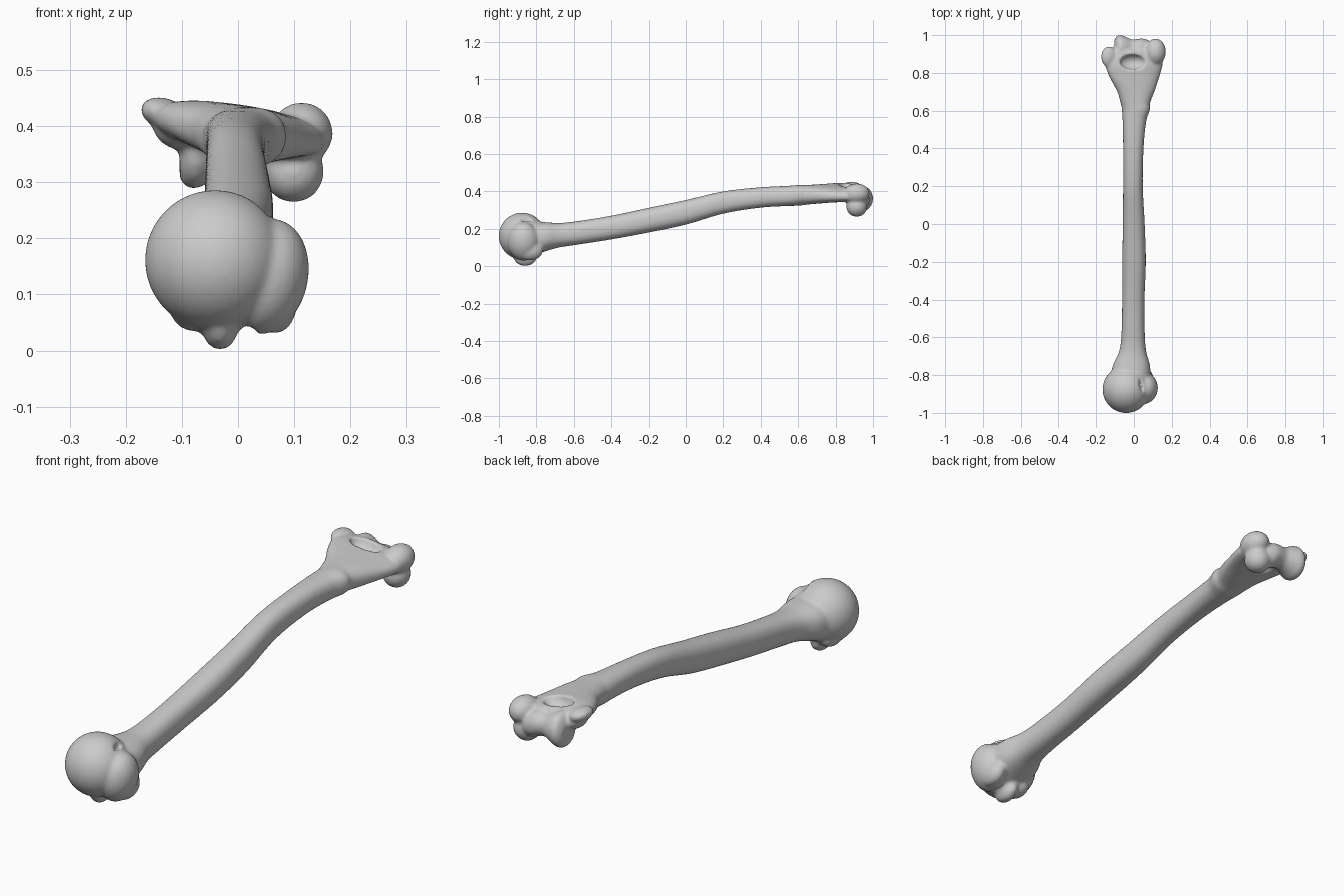
import bpy, bmesh, math
from mathutils import Vector, Matrix

if "Cube" in bpy.data.objects:
    bpy.data.objects.remove(bpy.data.objects["Cube"])


def ellipsoid(bm, centre, radii, turn=0.0, axis='Z'):
    """Add a closed ellipsoid, optionally turned about an axis (degrees)."""
    m = (Matrix.Translation(centre) @ Matrix.Rotation(math.radians(turn), 4, axis)
         @ Matrix.Diagonal((*radii, 1)))
    bmesh.ops.create_uvsphere(bm, u_segments=40, v_segments=24, radius=1, matrix=m)


def loft(bm, rings):
    """Skin a list of rings of points and cap both ends."""
    vs = [[bm.verts.new(p) for p in r] for r in rings]
    n = len(vs[0])
    faces = [bm.faces.new(vs[0]), bm.faces.new(vs[-1][::-1])]
    for a, b in zip(vs, vs[1:]):
        for i in range(n):
            j = (i + 1) % n
            faces.append(bm.faces.new((a[i], b[i], b[j], a[j])))
    bmesh.ops.recalc_face_normals(bm, faces=faces)


def smooth_rows(rows, steps=5):
    """Cubic interpolation of rows of numbers; the first column is the position."""
    def slope(i, k):
        a, b = rows[max(i - 1, 0)], rows[min(i + 1, len(rows) - 1)]
        return (b[k] - a[k]) / (b[0] - a[0])
    out = []
    for i in range(len(rows) - 1):
        p, q = rows[i], rows[i + 1]
        h = q[0] - p[0]
        for s in range(steps):
            t = s / steps
            row = [p[0] + h * t]
            for k in range(1, len(p)):
                row.append((2*t**3 - 3*t*t + 1) * p[k] + (t**3 - 2*t*t + t) * h * slope(i, k)
                           + (3*t*t - 2*t**3) * q[k] + (t**3 - t*t) * h * slope(i + 1, k))
            out.append(row)
    out.append(list(rows[-1]))
    return out


def power(v, e):
    return math.copysign(abs(v) ** e, v)


def make_object(name, bm):
    mesh = bpy.data.meshes.new(name)
    bm.to_mesh(mesh)
    bm.free()
    ob = bpy.data.objects.new(name, mesh)
    bpy.context.collection.objects.link(ob)
    return ob


bm = bmesh.new()

# Shaft and flared lower plate: y, left x, right x, bottom z, top z, tilt
shaft = [
    (-0.84, -0.13, 0.09, 0.05, 0.24, 0),
    (-0.75, -0.112, 0.085, 0.08, 0.235, 0),
    (-0.68, -0.08, 0.066, 0.10, 0.231, 0),
    (-0.60, -0.067, 0.058, 0.112, 0.238, 0),
    (-0.40, -0.062, 0.056, 0.143, 0.270, 0),
    (-0.20, -0.061, 0.063, 0.180, 0.312, 0),
    (0.00, -0.059, 0.057, 0.222, 0.354, 0),
    (0.20, -0.057, 0.047, 0.281, 0.400, 0),
    (0.40, -0.057, 0.051, 0.313, 0.422, 0),
    (0.55, -0.060, 0.066, 0.322, 0.430, 0),
    (0.61, -0.064, 0.086, 0.324, 0.434, -0.003),
    (0.635, -0.069, 0.084, 0.328, 0.434, 0.0),
    (0.70, -0.088, 0.108, 0.335, 0.436, 0.008),
    (0.78, -0.130, 0.135, 0.345, 0.438, 0.018),
    (0.85, -0.152, 0.153, 0.350, 0.438, 0.022),
    (0.92, -0.135, 0.150, 0.345, 0.425, 0.020),
]
rings = []
for y, x0, x1, z0, z1, tilt in smooth_rows(shaft):
    ring = []
    for i in range(40):
        a = 2 * math.pi * i / 40
        u, w = power(math.cos(a), 0.85), power(math.sin(a), 0.85)
        ring.append(((x0 + x1) / 2 + u * (x1 - x0) / 2, y,
                     (z0 + z1) / 2 + w * (z1 - z0) / 2 - tilt * u))
    rings.append(ring)
loft(bm, rings)

# Upper end: ball head, large and small tubercles, neck
ellipsoid(bm, (-0.041, -0.876, 0.161), (0.125, 0.125, 0.125))
ellipsoid(bm, (0.050, -0.868, 0.132), (0.075, 0.085, 0.104), 12, 'Y')
ellipsoid(bm, (0.065, -0.835, 0.085), (0.040, 0.070, 0.055))
ellipsoid(bm, (-0.032, -0.860, 0.050), (0.034, 0.062, 0.049))
ellipsoid(bm, (-0.080, -0.850, 0.075), (0.042, 0.060, 0.040), 35, 'Y')

# Pulley-shaped joint, turned about x: x, radius, centre y, centre z
pulley = [(-0.104, 0.045, 0.930, 0.350), (-0.090, 0.066, 0.930, 0.356),
          (-0.072, 0.073, 0.928, 0.362), (-0.045, 0.062, 0.930, 0.364),
          (-0.010, 0.047, 0.930, 0.362), (0.025, 0.052, 0.929, 0.360),
          (0.050, 0.056, 0.926, 0.352), (0.085, 0.050, 0.920, 0.345)]
loft(bm, [[(x, cy + r * math.cos(k * math.pi / 16), cz + r * math.sin(k * math.pi / 16))
           for k in range(32)] for x, r, cy, cz in smooth_rows(pulley, 4)])

# Rounded outer joint knob and the two side knuckles
ellipsoid(bm, (0.099, 0.913, 0.319), (0.054, 0.056, 0.055))
ellipsoid(bm, (0.114, 0.912, 0.388), (0.055, 0.070, 0.054), 25, 'Y')
ellipsoid(bm, (-0.132, 0.885, 0.423), (0.043, 0.056, 0.027), 15, 'Y')
ellipsoid(bm, (-0.110, 0.885, 0.395), (0.045, 0.050, 0.035), 30, 'Y')
bone = make_object("arm_bone", bm)

# Hollows: rear and front elbow pits, groove beside the head, groove between tubercles
cut = bmesh.new()
ellipsoid(cut, (-0.004, 0.858, 0.440), (0.070, 0.042, 0.045))
ellipsoid(cut, (-0.010, 0.835, 0.325), (0.058, 0.044, 0.046))
ellipsoid(cut, (0.040, -0.855, 0.262), (0.012, 0.045, 0.030), 15, 'Z')
ellipsoid(cut, (0.018, -0.840, 0.025), (0.016, 0.120, 0.022))
hollows = make_object("hollow_cutter", cut)
hollows.hide_render = True
hollows.hide_viewport = True

# Fuse, carve, fuse again and soften into one continuous surface
for step in ("fuse", "carve", "refuse"):
    if step == "carve":
        mod = bone.modifiers.new(step, 'BOOLEAN')
        mod.operation = 'DIFFERENCE'
        mod.object = hollows
    else:
        mod = bone.modifiers.new(step, 'REMESH')
        mod.mode = 'VOXEL'
        mod.voxel_size = 0.006
        mod.use_smooth_shade = True
soft = bone.modifiers.new("soften", 'SMOOTH')
soft.factor = 0.5
soft.iterations = 9
